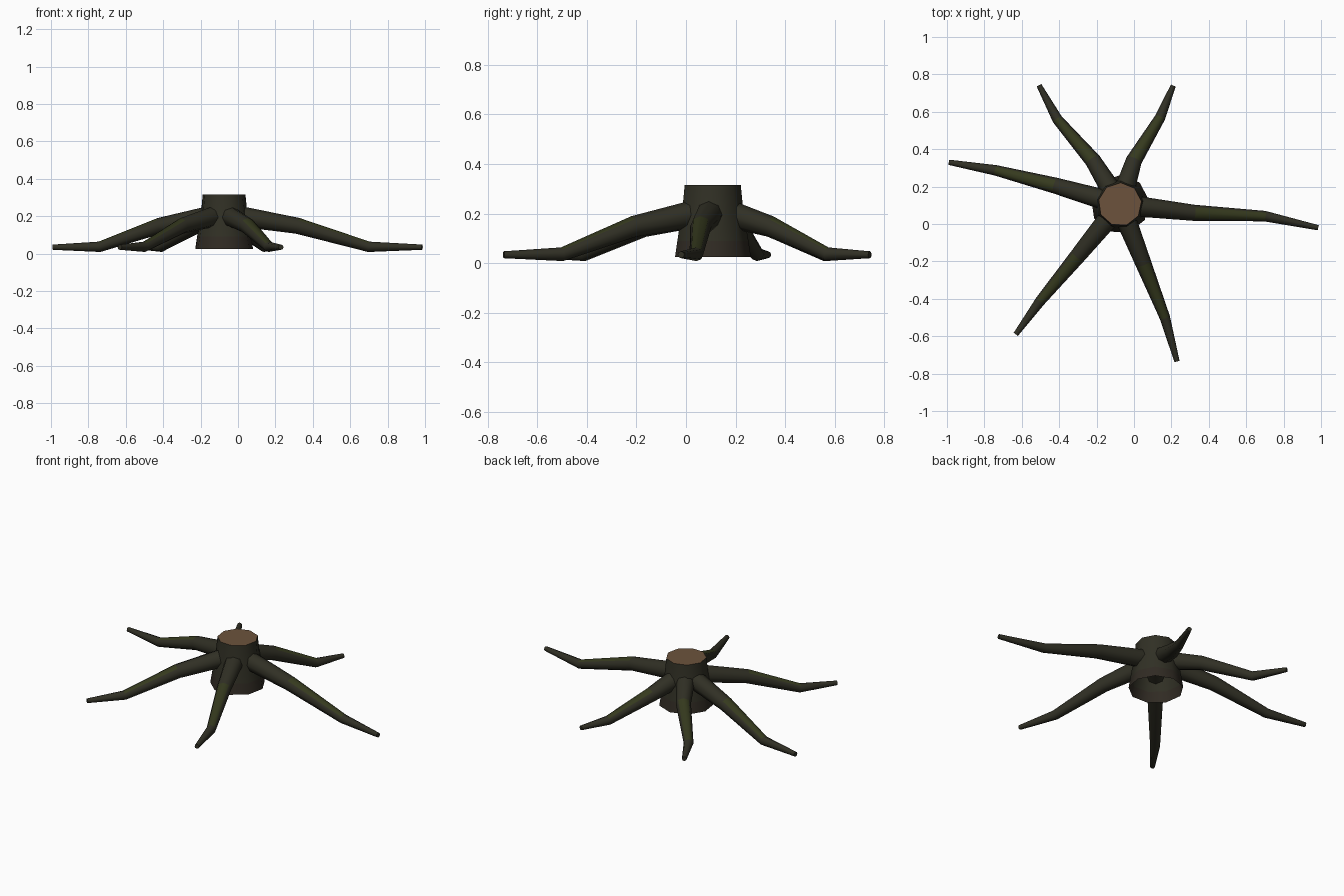
import bpy, bmesh, math
from mathutils import Vector

if "Cube" in bpy.data.objects:
    bpy.data.objects.remove(bpy.data.objects["Cube"])

CX, CY = -0.075, 0.105


def material(name, rgb):
    m = bpy.data.materials.new(name)
    m.diffuse_color = (*rgb, 1)
    m.use_nodes = True
    m.node_tree.nodes["Principled BSDF"].inputs["Base Color"].default_value = m.diffuse_color
    return m


bark = material("dark_bark", (0.030, 0.029, 0.018))
earth = material("earthy_bark", (0.030, 0.024, 0.017))
moss = material("mossy_bark", (0.036, 0.042, 0.013))
wood = material("cut_wood", (0.150, 0.086, 0.045))


def loft(name, rings, mats, cap_start, paint):
    """Skin matching rings of points; paint(face, segment) gives the material slot."""
    bm = bmesh.new()
    loops = [[bm.verts.new(p) for p in ring] for ring in rings]
    n = len(loops[0])
    segs = {}
    for s, (a, b) in enumerate(zip(loops, loops[1:])):
        for i in range(n):
            j = (i + 1) % n
            segs[bm.faces.new((a[i], a[j], b[j], b[i]))] = s
    segs[bm.faces.new(loops[-1])] = len(loops) - 1
    if cap_start:
        segs[bm.faces.new(loops[0][::-1])] = -1
    bm.normal_update()
    for f, s in segs.items():
        f.material_index = paint(f, s)
        f.smooth = True
    me = bpy.data.meshes.new(name)
    bm.to_mesh(me)
    bm.free()
    for m in mats:
        me.materials.append(m)
    ob = bpy.data.objects.new(name, me)
    bpy.context.collection.objects.link(ob)
    bpy.ops.object.select_all(action='DESELECT')
    ob.select_set(True)
    bpy.context.view_layer.objects.active = ob
    bpy.ops.object.shade_smooth_by_angle(angle=math.radians(50))
    return ob


# Stump: nine-sided flared trunk, open underneath, pale cut on top
def trunk_ring(r, z, n=9):
    return [(CX + r * math.cos(math.radians(8) + math.tau * i / n),
             CY + r * math.sin(math.radians(8) + math.tau * i / n), z) for i in range(n)]


profile = [(0.157, 0.025), (0.147, 0.09), (0.124, 0.235), (0.116, 0.315)]
loft("stump", [trunk_ring(r, z) for r, z in profile], [bark, earth, wood], False,
     lambda f, s: 2 if s == 3 else (1 if s == 0 else 0))


# Roots: tapered tubes that slope down to a knee, then run level to the tip
def root(name, mid, knee, tip, sides=8):
    away = (Vector(mid) - Vector((CX, CY))).normalized()
    start = Vector((CX, CY)) + away * 0.06
    path = [Vector((*start, 0.203)), Vector((*mid, 0.148)),
            Vector((*knee, 0.036)), Vector((*tip, 0.034))]
    radii = [0.056, 0.043, 0.028, 0.014]
    rings = []
    for i, (p, r) in enumerate(zip(path, radii)):
        before = (p - path[max(i - 1, 0)]).normalized()
        after = (path[min(i + 1, 3)] - p).normalized()
        d = (before + after).normalized()
        u = Vector((0, 0, 1)).cross(d).normalized()
        v = d.cross(u)
        rings.append([p + r * (u * math.cos(math.tau * k / sides)
                               + v * math.sin(math.tau * k / sides)) for k in range(sides)])
    # moss grows on the upper faces of the sloping stretch
    loft(name, rings, [bark, moss], True,
         lambda f, s: 1 if s == 1 and f.normal.z > 0.6 else 0)


root("root_right", (0.32, 0.06), (0.70, 0.042), (0.985, -0.02))
root("root_left", (-0.42, 0.205), (-0.74, 0.287), (-0.99, 0.33))
root("root_back_left", (-0.22, 0.34), (-0.41, 0.56), (-0.508, 0.742))
root("root_back_right", (0.00, 0.34), (0.14, 0.57), (0.21, 0.74))
root("root_front_left", (-0.30, -0.17), (-0.50, -0.41), (-0.632, -0.59))
root("root_front_right", (0.05, -0.21), (0.165, -0.50), (0.23, -0.735))
